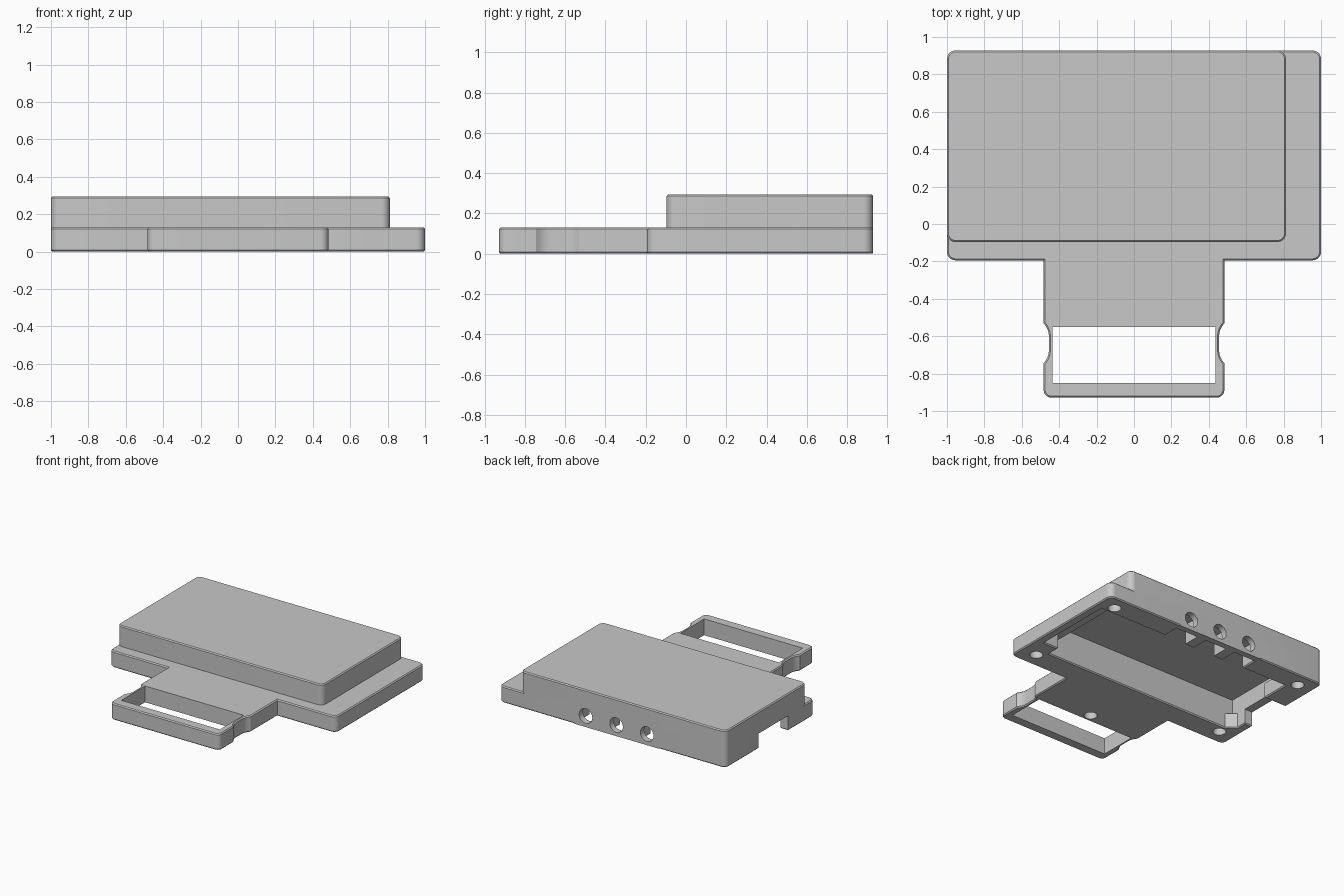
import bpy, bmesh
from math import tan, pi, radians, sin, cos
from mathutils import Vector

if "Cube" in bpy.data.objects:
    bpy.data.objects.remove(bpy.data.objects["Cube"], do_unlink=True)

grey = bpy.data.materials.new("plain_grey")
grey.use_nodes = True
colour = (0.58, 0.58, 0.58, 1)
grey.diffuse_color = colour
grey.node_tree.nodes["Principled BSDF"].inputs["Base Color"].default_value = colour

R = 0.045
BEVEL = 0.008
BACK = 0.928
parts = []


def rounded(points, steps=7):
    """Outline from (x, y) or (x, y, radius) corners, turning each radius into an arc."""
    out = []
    for i, corner in enumerate(points):
        p = Vector(corner[:2])
        if len(corner) == 2:
            out.append(p)
            continue
        r = corner[2]
        a = (Vector(points[i - 1][:2]) - p).normalized()
        b = (Vector(points[(i + 1) % len(points)][:2]) - p).normalized()
        reach = r / tan(a.angle(b) / 2)
        centre = p + (a + b).normalized() * (reach ** 2 + r ** 2) ** 0.5
        start, end = p + a * reach - centre, p + b * reach - centre
        for k in range(steps + 1):
            out.append(centre + start.lerp(end, k / steps).normalized() * r)
    return out


def inset(outline, d):
    """Move a counter-clockwise outline inward by d."""
    out = []
    for i, p in enumerate(outline):
        e = (p - outline[i - 1]).normalized()
        f = (outline[(i + 1) % len(outline)] - p).normalized()
        n, m = Vector((-e.y, e.x)), Vector((-f.y, f.x))
        out.append(p + (n + m) * (d / (1 + n.dot(m))))
    return out


def circle(x, y, r, count=32):
    return [Vector((x + r * cos(2 * pi * k / count), y + r * sin(2 * pi * k / count)))
            for k in range(count)]


def rectangle(x0, x1, y0, y1):
    return [Vector(p) for p in ((x0, y0), (x1, y0), (x1, y1), (x0, y1))]


def slab(name, outline, low, high, holes=(), bevel_low=0, bevel_high=0):
    """Flat solid with through holes and optional chamfers round its outer edge."""
    bm = bmesh.new()
    rings = [(inset(outline, bevel_low), low)]
    if bevel_low:
        rings.append((outline, low + bevel_low))
    if bevel_high:
        rings.append((outline, high - bevel_high))
    rings.append((inset(outline, bevel_high), high))
    stacks = [rings] + [[(hole, low), (hole, high)] for hole in holes]
    caps = ([], [])
    for stack in stacks:
        loops = [[bm.verts.new((p.x, p.y, z)) for p in ring] for ring, z in stack]
        for lower, upper in zip(loops, loops[1:]):
            for i in range(len(lower)):
                bm.faces.new((lower[i - 1], lower[i], upper[i], upper[i - 1]))
        for cap, loop in zip(caps, (loops[0], loops[-1])):
            cap += [bm.edges.get((loop[i - 1], loop[i])) for i in range(len(loop))]
    for cap in caps:
        bmesh.ops.triangle_fill(bm, use_beauty=True, edges=cap, normal=(0, 0, 1))
    bmesh.ops.recalc_face_normals(bm, faces=bm.faces[:])
    mesh = bpy.data.meshes.new(name)
    bm.to_mesh(mesh)
    bm.free()
    mesh.materials.append(grey)
    obj = bpy.data.objects.new(name, mesh)
    bpy.context.scene.collection.objects.link(obj)
    parts.append(obj)
    return obj


# Shared outlines: tongue sides with finger notches, and the bay behind the back panel
right_side = [(0.483, -BACK, 0.04), (0.483, -0.745), (0.455, -0.705, 0.1),
              (0.455, -0.57, 0.1), (0.483, -0.53), (0.483, -0.194), (1, -0.194, R)]
left_side = [(-p[0], *p[1:]) for p in reversed(right_side)]
bay = [(0.33, BACK), (0.33, 0.745), (0.75, 0.745), (0.75, 0),
       (-0.93, 0), (-0.93, 0.745), (-0.4, 0.745), (-0.4, BACK)]
cover_front = [(-1, -0.096, R), (0.812, -0.096, R)]
base_right, cover_right, back_left = (1, BACK, R), (0.812, BACK, R), (-1, BACK, R)
window = rectangle(-0.435, 0.435, -0.85, -0.55)

# Lower frame with the cavity, side port and screw recesses
frame = right_side + [base_right, (0.33, BACK), (0.33, 0.745), (0.93, 0.745),
                      (0.93, 0.1), (0.8, 0.1), (0.8, 0), (-0.86, 0), (-0.93, 0.06),
                      (-0.93, 0.14), (-1, 0.14)] + left_side
recesses = [circle(x, y, 0.048) for x, y in
            ((0.865, 0.81), (0.865, -0.07), (-0.865, -0.07), (0, -0.49))]
slab("lower_frame", rounded(frame), 0, 0.12, [window] + recesses, bevel_low=BEVEL)
corner = [(-0.4, BACK), back_left, (-1, 0.515), (-0.8, 0.515), (-0.8, 0.745), (-0.4, 0.745)]
slab("rear_corner", rounded(corner), 0, 0.12, [circle(-0.865, 0.81, 0.048)], bevel_low=BEVEL)

# Deck over the frame and tongue
deck = right_side + [base_right] + bay + [back_left] + left_side
slab("deck", rounded(deck), 0.12, 0.13, [window], bevel_high=BEVEL)

# Raised cover: base, walls and lid
slab("cover_base", rounded(cover_front + [cover_right] + bay + [back_left]), 0.12, 0.16)
cover = rounded(cover_front + [cover_right, back_left])
slab("cover_walls", cover, 0.16, 0.255, [rectangle(-0.93, 0.75, 0, 0.745)])
slab("cover_lid", cover, 0.255, 0.295, bevel_high=BEVEL)

# Back panel with cable holes, and pillars between the cable pockets
cable_holes = [circle(x, 0.088, 0.058) for x in (0.235, -0.035, -0.305)]
panel = slab("back_panel", rectangle(-0.41, 0.34, 0, 0.16), -BACK, -0.88, cable_holes)
panel.rotation_euler.x = pi / 2
for x in (0.1, -0.17):
    slab("pocket_pillar", rectangle(x - 0.04, x + 0.04, 0.745, 0.88), 0, 0.16)

# Smooth the rounded parts and keep the edges crisp
bpy.ops.object.select_all(action='DESELECT')
for part in parts:
    part.select_set(True)
bpy.context.view_layer.objects.active = parts[0]
bpy.ops.object.shade_smooth_by_angle(angle=radians(30))
